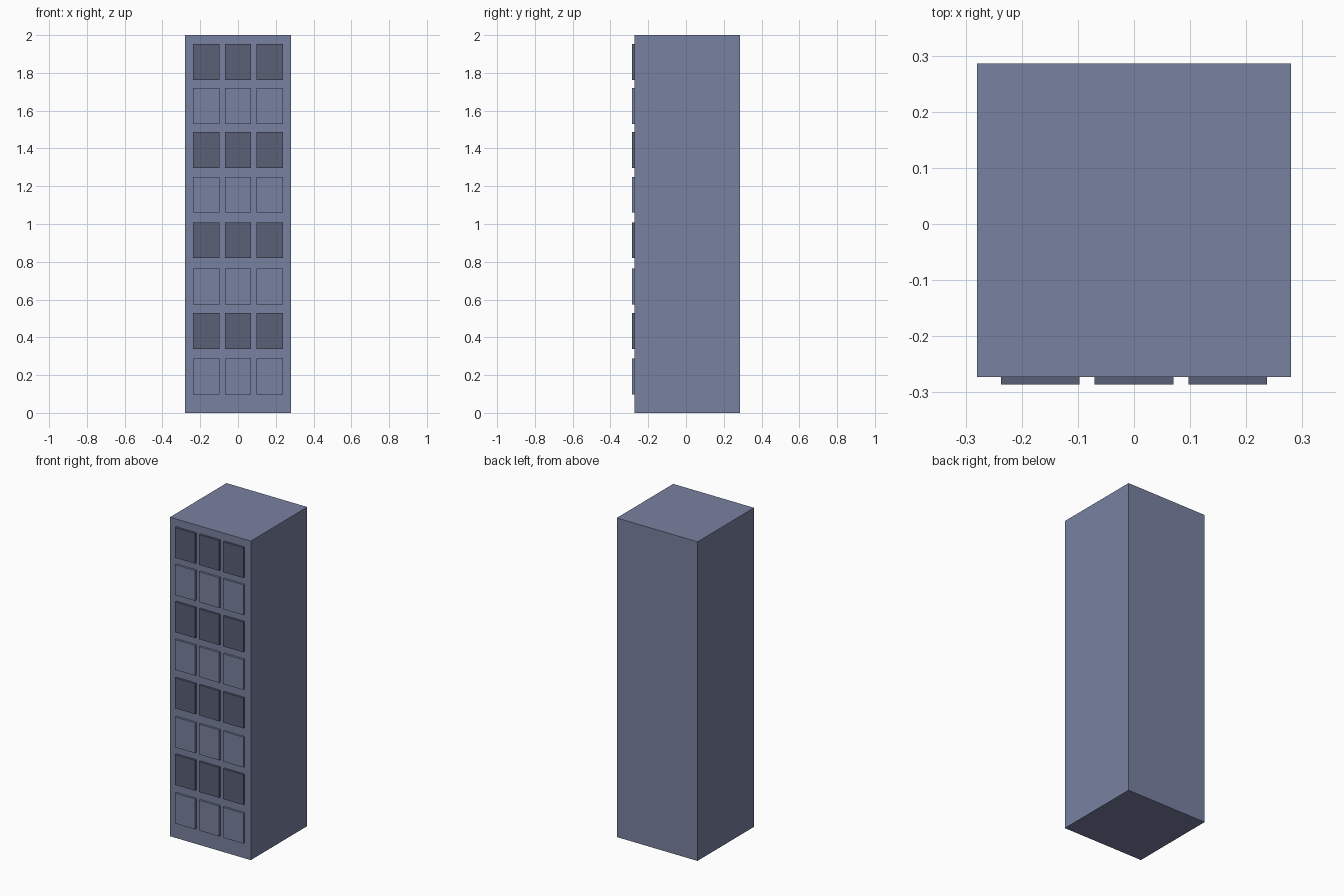
import bpy

if "Cube" in bpy.data.objects:
    bpy.data.objects.remove(bpy.data.objects["Cube"])

FRONT_Y = -0.273   # wall face
BACK_Y = 0.286
PANE_Y = -0.286    # outer face of the window panels


def material(name, color):
    mat = bpy.data.materials.new(name)
    mat.diffuse_color = (*color, 1)
    mat.use_nodes = True
    mat.node_tree.nodes["Principled BSDF"].inputs["Base Color"].default_value = mat.diffuse_color
    return mat


def box(name, x0, x1, y0, y1, z0, z1, mat):
    bpy.ops.mesh.primitive_cube_add(
        size=1, location=((x0 + x1) / 2, (y0 + y1) / 2, (z0 + z1) / 2))
    ob = bpy.context.object
    ob.name = name
    ob.scale = (x1 - x0, y1 - y0, z1 - z0)
    bpy.ops.object.transform_apply(location=False, rotation=False, scale=True)
    ob.data.materials.append(mat)
    return ob


# Blue-grey walls, with a darker tone for every other row of windows
wall = material("blue_grey", (0.19, 0.22, 0.35))
dark = material("dark_blue_grey", (0.10, 0.115, 0.18))

# Tower block
box("tower", -0.28, 0.28, FRONT_Y, BACK_Y, 0, 2, wall)

# Window panels: eight slightly uneven rows of three, top to bottom
row_heights = [1.857, 1.624, 1.391, 1.155, 0.914, 0.669, 0.434, 0.192]
for r, z in enumerate(row_heights):
    for c in range(3):
        x = (c - 1) * 0.167
        box(f"window_{r + 1}_{c + 1}", x - 0.07, x + 0.07,
            PANE_Y, FRONT_Y + 0.001, z - 0.095, z + 0.095,
            dark if r % 2 == 0 else wall)
